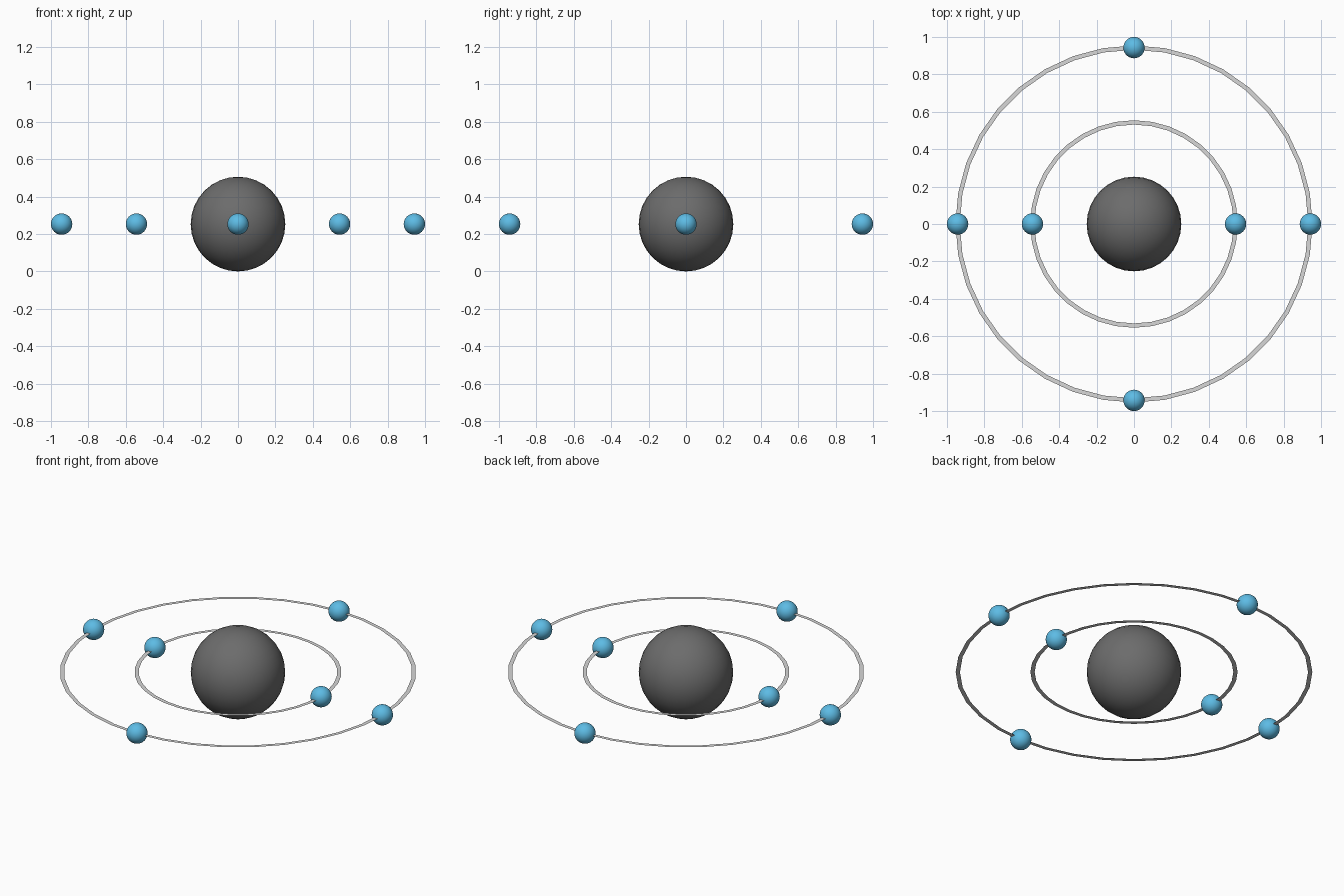
import bpy
import bmesh
import math

cube = bpy.data.objects.get("Cube")
if cube:
    bpy.data.objects.remove(cube, do_unlink=True)

CORE = 0.253        # radius of the central body, also the height of the orbital plane
INNER, OUTER = 0.543, 0.943
BALL = 0.057
BAND = 0.023


def material(name, rgb):
    mat = bpy.data.materials.new(name)
    mat.use_nodes = True
    colour = (*rgb, 1)
    mat.diffuse_color = colour
    mat.node_tree.nodes["Principled BSDF"].inputs["Base Color"].default_value = colour
    return mat


dark_grey = material("dark grey", (0.15, 0.15, 0.15))
sky_blue = material("sky blue", (0.11, 0.5, 0.78))
light_grey = material("light grey", (0.68, 0.68, 0.68))


def sphere(name, radius, x, y, mat):
    bpy.ops.mesh.primitive_uv_sphere_add(
        segments=32, ring_count=16, radius=radius, location=(x, y, CORE))
    obj = bpy.context.object
    obj.name = name
    obj.data.materials.append(mat)
    bpy.ops.object.shade_smooth()


def orbit(name, radius, sides=36):
    """Flat paper-thin band centred on the given radius."""
    bm = bmesh.new()
    inner, outer = [[bm.verts.new((r * math.cos(math.tau * i / sides),
                                   r * math.sin(math.tau * i / sides), 0))
                     for i in range(sides)]
                    for r in (radius - BAND / 2, radius + BAND / 2)]
    for i in range(sides):
        j = (i + 1) % sides
        bm.faces.new((inner[i], outer[i], outer[j], inner[j]))
    mesh = bpy.data.meshes.new(name)
    bm.to_mesh(mesh)
    bm.free()
    mesh.materials.append(light_grey)
    obj = bpy.data.objects.new(name, mesh)
    obj.location.z = CORE
    bpy.context.collection.objects.link(obj)


# Central body
sphere("nucleus", CORE, 0, 0, dark_grey)

# Two orbits, with two balls on the inner and four on the outer
for label, radius, count in (("inner", INNER, 2), ("outer", OUTER, 4)):
    orbit(label + "_orbit", radius)
    for k in range(count):
        a = math.tau * k / count
        sphere(f"{label}_electron_{k + 1}", BALL,
               radius * math.cos(a), radius * math.sin(a), sky_blue)
